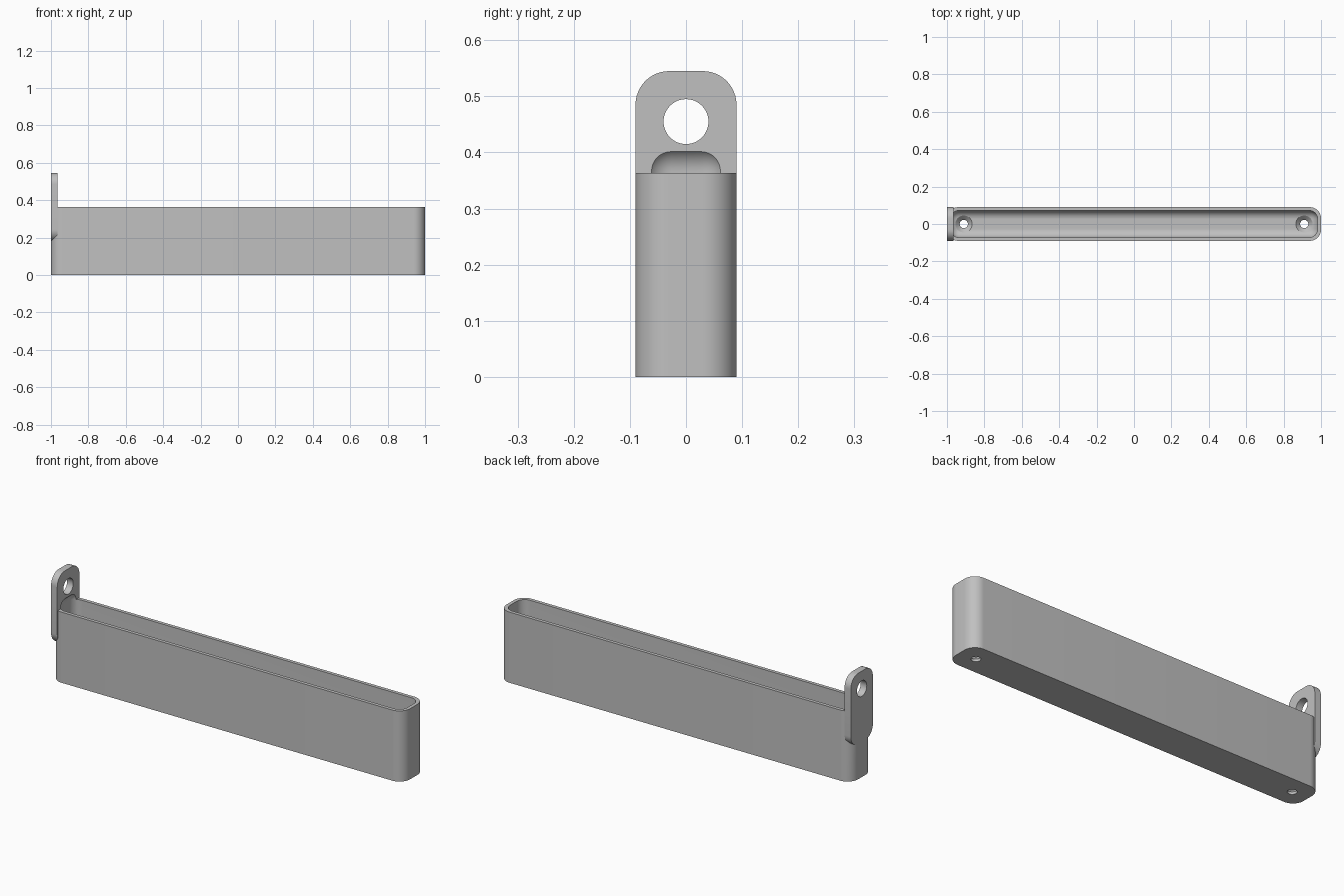
import bpy
import bmesh
from math import cos, sin, pi
from mathutils import Matrix, Vector

old = bpy.data.objects.get("Cube")
if old:
    bpy.data.objects.remove(old, do_unlink=True)

# Main dimensions
HALF_L, HALF_W, HEIGHT = 1.0, 0.09, 0.363
CORNER = 0.06
WALL, FLOOR = 0.018, 0.036
TAB = 0.035
HOLE_X = 0.91

grey = bpy.data.materials.new("plain grey")
grey.use_nodes = True
colour = (0.53, 0.53, 0.53, 1)
grey.diffuse_color = colour
grey.node_tree.nodes["Principled BSDF"].inputs["Base Color"].default_value = colour


def finish(name, bm):
    bmesh.ops.recalc_face_normals(bm, faces=bm.faces)
    mesh = bpy.data.meshes.new(name)
    bm.to_mesh(mesh)
    bm.free()
    mesh.materials.append(grey)
    ob = bpy.data.objects.new(name, mesh)
    bpy.context.collection.objects.link(ob)
    return ob


def rounded_plate(name, a, b, radius, depth, matrix, steps=12):
    """Rounded rectangle of half sizes a, b, extruded along its normal."""
    bm = bmesh.new()
    verts = []
    for i, (sx, sy) in enumerate(((1, 1), (-1, 1), (-1, -1), (1, -1))):
        for k in range(steps + 1):
            t = (i + k / steps) * pi / 2
            verts.append(bm.verts.new((sx * (a - radius) + radius * cos(t),
                                       sy * (b - radius) + radius * sin(t), 0)))
    face = bm.faces.new(verts)
    ext = bmesh.ops.extrude_face_region(bm, geom=[face])["geom"]
    top = [v for v in ext if isinstance(v, bmesh.types.BMVert)]
    bmesh.ops.translate(bm, verts=top, vec=(0, 0, depth))
    bm.transform(matrix)
    return finish(name, bm)


def rounded_box(name, low, high, radius):
    low, high = Vector(low), Vector(high)
    bm = bmesh.new()
    bmesh.ops.create_cube(bm, size=1)
    for v in bm.verts:
        v.co = (low + high) / 2 + v.co * (high - low)
    bmesh.ops.bevel(bm, geom=bm.edges[:], offset=radius, segments=10,
                    profile=0.5, affect='EDGES')
    return finish(name, bm)


def turned(name, profile, matrix, sides=48):
    """Closed solid of revolution from (radius, height) pairs."""
    bm = bmesh.new()
    rings = [[bm.verts.new((r * cos(2 * pi * k / sides), r * sin(2 * pi * k / sides), z))
              for k in range(sides)] for r, z in profile]
    for lower, upper in zip(rings, rings[1:]):
        for k in range(sides):
            n = (k + 1) % sides
            bm.faces.new((lower[k], lower[n], upper[n], upper[k]))
    bm.faces.new(rings[0])
    bm.faces.new(rings[-1])
    bm.transform(matrix)
    return finish(name, bm)


def combine(target, tool, operation):
    mod = target.modifiers.new(operation.lower(), 'BOOLEAN')
    mod.operation = operation
    mod.solver = 'EXACT'
    mod.object = tool
    bpy.context.view_layer.objects.active = target
    bpy.ops.object.modifier_apply(modifier=mod.name)
    bpy.data.objects.remove(tool, do_unlink=True)


# Tray body
tray = rounded_plate("tray_with_hanging_tab", HALF_L, HALF_W, CORNER, HEIGHT, Matrix())

# Hanging tab: upright rounded plate flush with the end, centred on the rim
upright = Matrix(((0, 0, 1, -HALF_L), (1, 0, 0, 0), (0, 1, 0, HEIGHT), (0, 0, 0, 1)))
tab = rounded_plate("tab", HALF_W, 0.182, CORNER, TAB, upright)
combine(tray, tab, 'UNION')

# Hollow with rounded edges, biting a shallow pocket into the tab
hollow = rounded_box("hollow", (-HALF_L + WALL, -HALF_W + WALL, FLOOR),
                     (HALF_L - WALL, HALF_W - WALL, 0.412), 0.046)
combine(tray, hollow, 'DIFFERENCE')

# Rim is open along the full length in front of the tab
# Countersunk screw holes in the floor
for side in (-1, 1):
    screw = turned("screw", [(0.022, -0.05), (0.022, 0.013), (0.045, FLOOR), (0.045, 0.08)],
                   Matrix.Translation((side * HOLE_X, 0, 0)))
    combine(tray, screw, 'DIFFERENCE')

# Round hanging hole through the tab
hang = turned("hang_hole", [(0.04, -0.1), (0.04, 0.1)],
              Matrix.Translation((-HALF_L, 0, 0.455)) @ Matrix.Rotation(pi / 2, 4, 'Y'))
combine(tray, hang, 'DIFFERENCE')

# Smooth rounded surfaces, keep crisp edges
bpy.ops.object.select_all(action='DESELECT')
tray.select_set(True)
bpy.context.view_layer.objects.active = tray
bpy.ops.object.shade_smooth_by_angle(angle=pi / 6)
